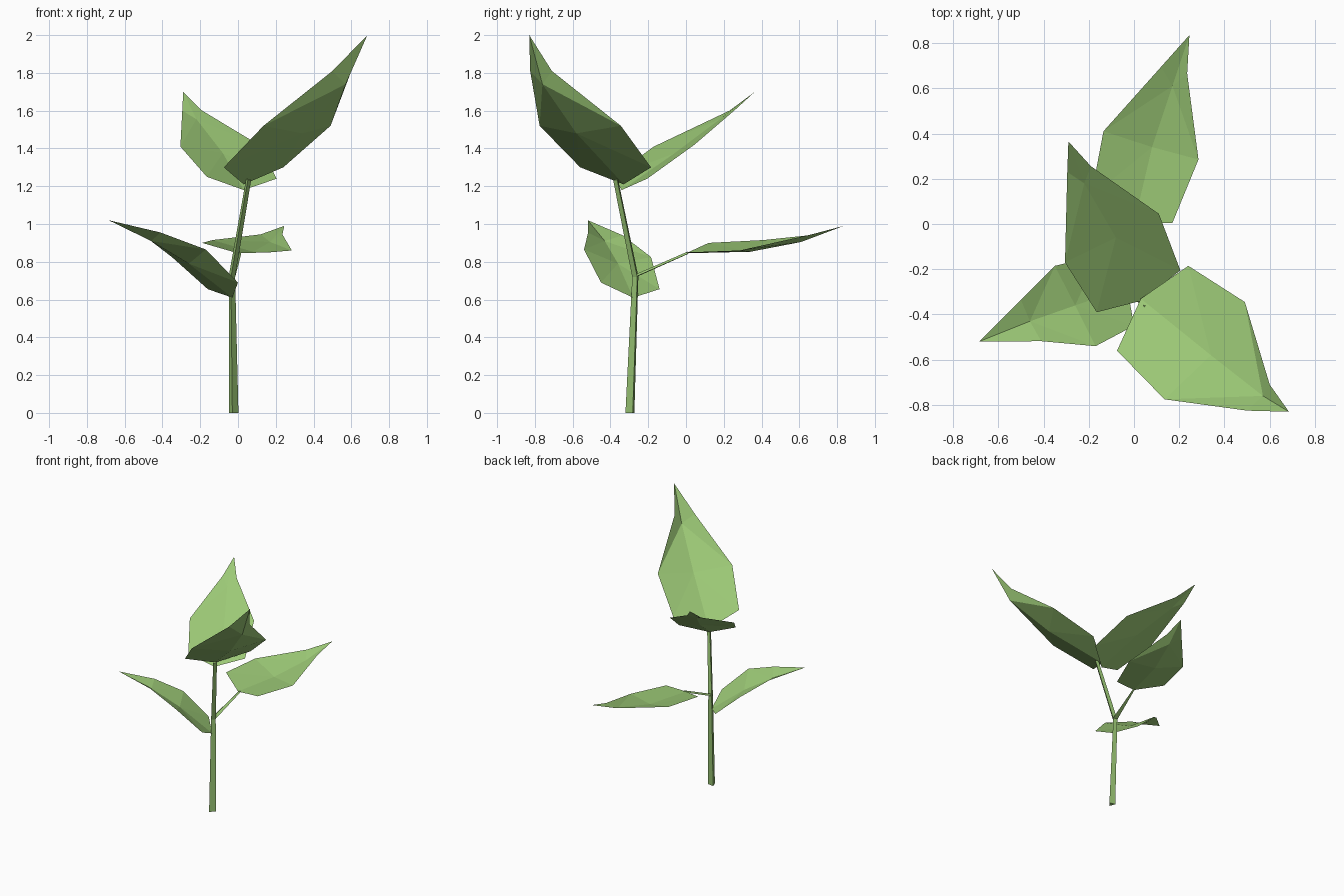
import bpy, bmesh, math
from mathutils import Vector

if "Cube" in bpy.data.objects:
    bpy.data.objects.remove(bpy.data.objects["Cube"])

green = bpy.data.materials.new("leaf green")
green.diffuse_color = (0.33, 0.58, 0.18, 1)
green.use_nodes = True
green.node_tree.nodes["Principled BSDF"].inputs["Base Color"].default_value = green.diffuse_color


def finish(bm, name):
    me = bpy.data.meshes.new(name)
    bm.to_mesh(me)
    bm.free()
    me.materials.append(green)
    ob = bpy.data.objects.new(name, me)
    bpy.context.collection.objects.link(ob)
    return ob


def leaf(name, base, left, ribs, right, tip):
    """Folded leaf: three edge points per side, two points on the midrib."""
    bm = bmesh.new()
    v = lambda p: bm.verts.new(p)
    b, t = v(base), v(tip)
    m2, m1 = map(v, ribs)
    for side, flip in ((left, True), (right, False)):
        s3, s2, s1 = map(v, side)
        for f in ((b, s3, m2), (s3, s2, m2), (m2, s2, m1), (s2, s1, m1), (m1, s1, t)):
            bm.faces.new(f[::-1] if flip else f)
    return finish(bm, name)


def stem(name, path, radii):
    """Three-sided stalk swept along a path."""
    bm = bmesh.new()
    rings = []
    for i, (p, r) in enumerate(zip(path, radii)):
        d = Vector(path[min(i + 1, len(path) - 1)]) - Vector(path[max(i - 1, 0)])
        q = Vector((0, 0, 1)).rotation_difference(d) if i else Vector((0, 0, 1)).rotation_difference(Vector((0, 0, 1)))
        ring = []
        for a in (-100, 20, 140):
            a = math.radians(a)
            ring.append(bm.verts.new(Vector(p) + q @ Vector((r * math.cos(a), r * math.sin(a), 0))))
        rings.append(ring)
    for a, b in zip(rings, rings[1:]):
        for k in range(3):
            n = (k + 1) % 3
            bm.faces.new((a[k], a[n], b[n], b[k]))
    bm.faces.new(rings[0][::-1])
    bm.faces.new(rings[-1])
    return finish(bm, name)


# Stalks
stem("main_stem", [(-0.025, -0.292, 0), (-0.034, -0.265, 0.72), (0.055, -0.37, 1.235)],
     [0.029, 0.02, 0.016])
stem("side_stem", [(-0.034, -0.265, 0.725), (0.01, 0.01, 0.846)], [0.022, 0.008])

# Leaves
leaf("upper_front_leaf", (0.03, -0.33, 1.21),
     [(-0.075, -0.56, 1.30), (0.135, -0.775, 1.52), (0.50, -0.825, 1.81)],
     [(0.34, -0.58, 1.48), (0.57, -0.76, 1.74)],
     [(0.24, -0.185, 1.30), (0.49, -0.345, 1.52), (0.60, -0.71, 1.81)],
     (0.685, -0.83, 2.0))
leaf("upper_back_leaf", (0.03, -0.34, 1.18),
     [(0.205, -0.205, 1.24), (0.11, 0.045, 1.42), (-0.19, 0.255, 1.60)],
     [(-0.08, -0.06, 1.375), (-0.22, 0.18, 1.555)],
     [(-0.165, -0.39, 1.25), (-0.305, -0.17, 1.41), (-0.295, 0.23, 1.60)],
     (-0.29, 0.365, 1.70))
leaf("lower_left_leaf", (-0.03, -0.28, 0.61),
     [(-0.16, -0.14, 0.655), (-0.35, -0.185, 0.825), (-0.50, -0.335, 0.94)],
     [(-0.26, -0.36, 0.79), (-0.46, -0.43, 0.91)],
     [(0.0, -0.45, 0.69), (-0.17, -0.54, 0.865), (-0.41, -0.518, 0.955)],
     (-0.685, -0.52, 1.02))
leaf("lower_back_leaf", (0.0, 0.0, 0.845),
     [(0.17, 0.005, 0.85), (0.285, 0.285, 0.86), (0.235, 0.665, 0.945)],
     [(0.08, 0.34, 0.853), (0.17, 0.61, 0.905)],
     [(-0.19, 0.12, 0.90), (-0.135, 0.41, 0.915), (0.12, 0.695, 0.945)],
     (0.245, 0.835, 0.99))

# Normals face upwards on every leaf
for ob in bpy.data.objects:
    if ob.name.endswith("leaf"):
        bm = bmesh.new()
        bm.from_mesh(ob.data)
        bmesh.ops.reverse_faces(bm, faces=[f for f in bm.faces if f.normal.z < 0])
        bm.to_mesh(ob.data)
        bm.free()
